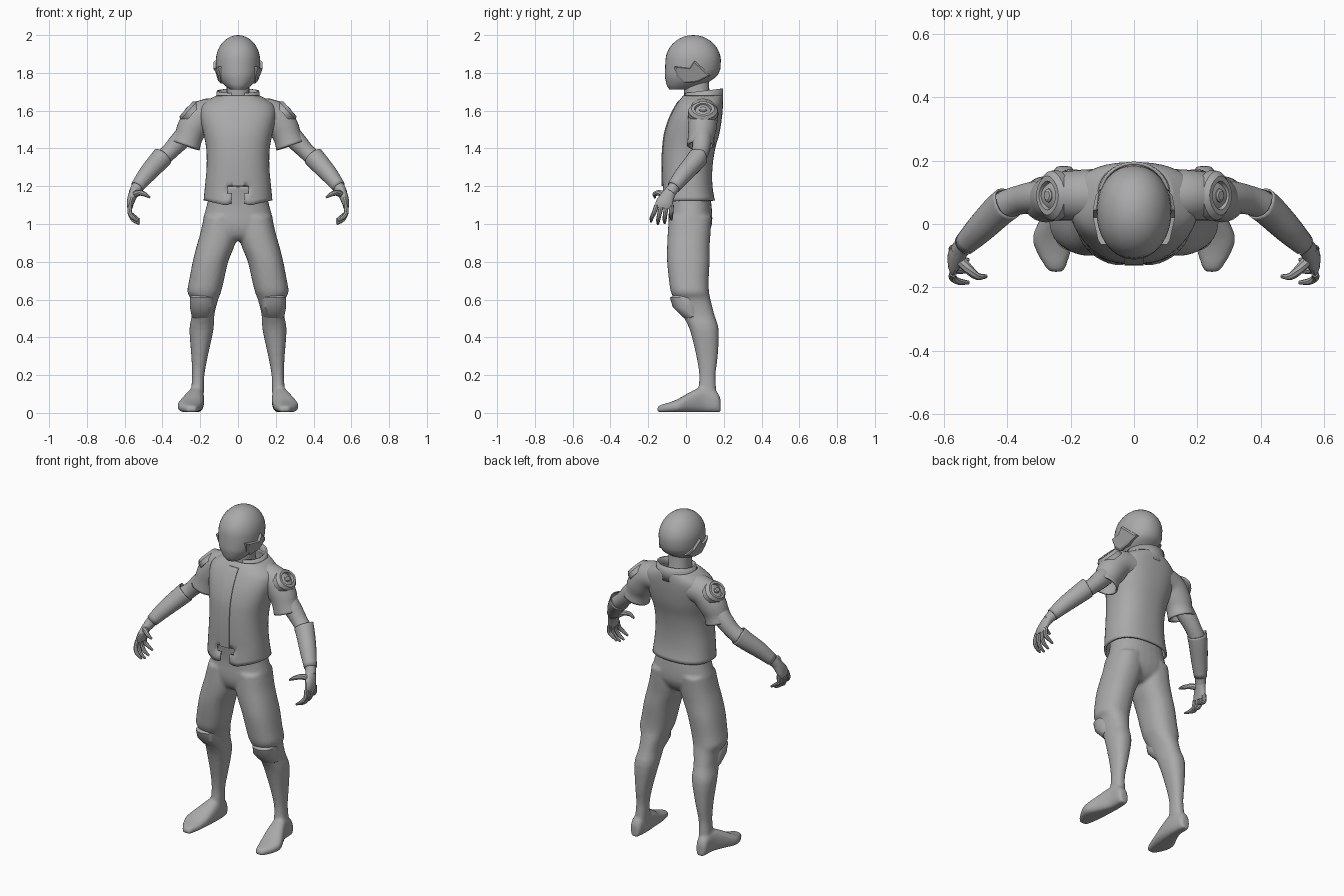
import bpy, bmesh, math
from mathutils import Vector, Matrix

if "Cube" in bpy.data.objects:
    bpy.data.objects.remove(bpy.data.objects["Cube"])

grey = bpy.data.materials.new("plain grey")
grey.diffuse_color = (0.4, 0.4, 0.4, 1)
grey.use_nodes = True
grey.node_tree.nodes["Principled BSDF"].inputs["Base Color"].default_value = grey.diffuse_color


def spline(rows, k=3):
    """Catmull-Rom interpolation between rows of numbers."""
    out = []
    for i in range(len(rows) - 1):
        a, b, c, d = rows[max(i - 1, 0)], rows[i], rows[i + 1], rows[min(i + 2, len(rows) - 1)]
        for j in range(k):
            t = j / k
            out.append(tuple(q + .5 * t * (r - p + t * (2 * p - 5 * q + 4 * r - s + t * (3 * (q - r) + s - p)))
                             for p, q, r, s in zip(a, b, c, d)))
    return out + [tuple(rows[-1])]


def unit(n, p):
    """Points of a rounded-square unit outline."""
    pts = []
    for i in range(n):
        a = 2 * math.pi * i / n
        c, s = math.cos(a), math.sin(a)
        pts.append((math.copysign(abs(c) ** (2 / p), c), math.copysign(abs(s) ** (2 / p), s)))
    return pts


def levels(rows, n=28, p=2.3):
    """Horizontal rings from rows (z, x0, x1, y0, y1)."""
    return [[Vector(((x0 + x1) / 2 + c * (x1 - x0) / 2, (y0 + y1) / 2 + s * (y1 - y0) / 2, z))
             for c, s in unit(n, p)] for z, x0, x1, y0, y1 in rows]


def tube(rows, n=20):
    """Rings along a path from rows (x, y, z, radius, radius towards y)."""
    rings = []
    for i, r in enumerate(rows):
        t = (Vector(rows[min(i + 1, len(rows) - 1)][:3]) - Vector(rows[max(i - 1, 0)][:3])).normalized()
        u = t.cross(Vector((0, 1, 0))).normalized()
        v = t.cross(u)
        rings.append([Vector(r[:3]) + u * c * r[3] + v * s * r[4] for c, s in unit(n, 2)])
    return rings


def flip(rings):
    return [[Vector((-v.x, v.y, v.z)) for v in reversed(r)] for r in rings]


def make(name, stacks, mirror=False, closed=True, shell=0, angle=40, edit=None):
    bm = bmesh.new()
    for rings in stacks:
        vs = [[bm.verts.new(v) for v in r] for r in rings]
        n = len(vs[0])
        for a, b in zip(vs, vs[1:]):
            for i in range(n):
                bm.faces.new((a[i], a[(i + 1) % n], b[(i + 1) % n], b[i]))
        if closed:
            bm.faces.new(vs[0][::-1])
            bm.faces.new(vs[-1])
    bmesh.ops.recalc_face_normals(bm, faces=bm.faces)
    if edit:
        edit(bm)
    me = bpy.data.meshes.new(name)
    bm.to_mesh(me)
    bm.free()
    me.materials.append(grey)
    me.shade_smooth()
    me.set_sharp_from_angle(angle=math.radians(angle))
    ob = bpy.data.objects.new(name, me)
    bpy.context.collection.objects.link(ob)
    if shell:
        m = ob.modifiers.new("shell", 'SOLIDIFY')
        m.thickness, m.offset = shell, -1
    if mirror:
        ob.modifiers.new("mirror", 'MIRROR')
    return ob


def sym(rows):
    return [(z, -w, w, f, b) for z, w, f, b in rows]


# trousers, shins and bare-shaped feet, fused into one skin
hips = levels(spline(sym([(1.2, .145, -.1, .12), (1.1, .165, -.09, .135), (1, .187, -.094, .138),
                          (.94, .14, -.08, .11), (.91, .06, -.05, .07)])))
leg = levels(spline([(1.04, .002, .18, -.09, .136), (.95, .002, .2, -.097, .13), (.88, .02, .22, -.1, .125),
                     (.8, .052, .24, -.1, .125), (.7, .075, .259, -.09, .12), (.64, .09, .268, -.08, .122),
                     (.6, .105, .25, -.06, .13), (.52, .125, .245, -.02, .15), (.44, .13, .257, .02, .173),
                     (.3, .16, .247, .055, .168), (.2, .178, .243, .07, .156), (.12, .18, .248, .065, .16),
                     (.05, .185, .25, .06, .16)]))
foot = [[Vector(((x0 + x1) / 2 + c * (x1 - x0) / 2, y, max(.004, h / 2 + s * h / 2))) for c, s in unit(24, 2.5)]
        for y, x0, x1, h in spline([(.183, .2, .242, .07), (.165, .188, .255, .11), (.1, .18, .262, .14),
                                    (.03, .18, .29, .115), (-.04, .188, .32, .075), (-.09, .2, .307, .055),
                                    (-.135, .215, .28, .042), (-.152, .225, .265, .03)])]
legs = make("trousers_and_feet", [hips, leg, flip(leg), foot, flip(foot)])
m = legs.modifiers.new("fuse", 'REMESH')
m.mode, m.voxel_size, m.use_smooth_shade = 'VOXEL', .009, True
m = legs.modifiers.new("soften", 'SMOOTH')
m.factor, m.iterations = .5, 4

# knee pads
make("knee_pad", [levels([(.625, .145, .245, -.06, .05), (.61, .128, .254, -.085, .06), (.56, .122, .255, -.07, .07),
                          (.51, .135, .245, -.02, .08), (.495, .15, .23, .0, .08)])], mirror=True, angle=30)

# jacket body, open below the front closure
coat = [(1.125, .182, -.122, .153), (1.2, .175, -.125, .14), (1.3, .166, -.127, .14), (1.4, .168, -.123, .155),
        (1.48, .183, -.113, .177), (1.56, .2, -.088, .19), (1.62, .198, -.058, .195), (1.655, .16, -.035, .195),
        (1.68, .115, -.015, .192)]


def cut_hem(bm):
    for v in bm.verts:
        if v.co.z < 1.2 and v.co.y < 0:
            k = (1.2 - v.co.z) / .075 * max(0, 1 - abs(abs(v.co.x) - .07) / .11)
            v.co.z -= .025 * k
            v.co.y -= .012 * k
    gap = [f for f in bm.faces if f.calc_center_median().z < 1.2 and f.calc_center_median().y < 0
           and abs(f.calc_center_median().x) < .045]
    bmesh.ops.delete(bm, geom=gap, context='FACES')


make("jacket_body", [levels(spline(sym(coat)), 48, 2.4)], closed=False, shell=.012, edit=cut_hem)

# front closure strip
strip = [[Vector((x, f + d, z)) for x, d in ((-.03, -.004), (.03, -.004), (.03, .012), (-.03, .012))]
         for z, w, f, b in spline(coat) if 1.19 < z < 1.66]
make("front_closure", [strip])

# standing collar, high at the back and split at the front
collar = []
for t, w in ((0, .125), (.5, .116), (1, .112)):
    collar.append([Vector((w * c, .09 + (.107 if s > 0 else .1) * s, 1.63 + t * (.075 + .012 * s))) for c, s in unit(40, 2)])


def split_collar(bm):
    gap = [f for f in bm.faces if abs(f.calc_center_median().x) < .03 and f.calc_center_median().y < 0]
    bmesh.ops.delete(bm, geom=gap, context='FACES')


make("collar", [collar], closed=False, shell=.01, edit=split_collar)

# short sleeves
make("sleeve", [tube(spline([(.1, .09, 1.585, .08, .085), (.185, .09, 1.575, .083, .08), (.24, .086, 1.51, .081, .076),
                             (.262, .08, 1.46, .074, .07), (.278, .078, 1.415, .079, .073)]), 24)],
     mirror=True, closed=False, shell=.01)

# round shoulder plates with a recessed centre knob
turn = Matrix.Translation((.268, .09, 1.605)) @ Vector((.74, 0, .67)).to_track_quat('Z', 'Y').to_matrix().to_4x4()
make("shoulder_plate", [[[turn @ Vector((c * r, s * r * .85, h)) for c, s in unit(20, 1.8)]
                         for r, h in ((.08, -.035), (.078, -.008), (.062, .008), (.046, .008), (.04, -.01),
                                      (.024, -.01), (.021, .006), (.015, .01))]], mirror=True, angle=30)

# arms
make("arm", [tube(spline([(.22, .088, 1.54, .05, .05), (.3, .085, 1.45, .052, .052), (.365, .075, 1.38, .044, .046),
                          (.42, .05, 1.33, .046, .046), (.48, -.01, 1.265, .042, .042), (.53, -.06, 1.2, .032, .032),
                          (.552, -.085, 1.165, .027, .03)]))], mirror=True)


# forearm guards flaring to a point behind the elbow
def elbow_point(bm):
    tip = Vector((.435, .105, 1.4))
    for v in bm.verts:
        k = max(0, 1 - (v.co - tip).length / .07)
        v.co += (tip - v.co) * k * .7


make("forearm_guard", [tube(spline([(.4, .065, 1.355, .056, .054), (.43, .04, 1.322, .053, .052),
                                    (.485, -.015, 1.26, .046, .046), (.535, -.065, 1.195, .035, .036)]))],
     mirror=True, closed=False, shell=.006, edit=elbow_point)

# hands: palm, four curled fingers and a thumb
hand = [tube(spline([(.54, -.07, 1.19, .026, .028), (.558, -.095, 1.15, .024, .036), (.57, -.115, 1.11, .019, .046),
                     (.572, -.12, 1.085, .014, .044)]), 14)]
for i in range(4):
    y, dz = -.155 + .026 * i, (.012, 0, .004, .022)[i]
    hand.append(tube(spline([(.571, y, 1.1, .012, .013), (.573, y - .014 + .004 * i, 1.06, .012, .012),
                             (.555, y - .026 + .008 * i, 1.022 + dz, .011, .011),
                             (.522, y - .03 + .01 * i, 1.0 + dz, .006, .006)]), 8))
hand.append(tube(spline([(.56, -.1, 1.15, .018, .018), (.525, -.14, 1.165, .016, .016), (.495, -.165, 1.158, .012, .012),
                         (.466, -.165, 1.14, .006, .006)]), 8))
make("hand", hand, mirror=True)

# neck
make("neck", [levels(sym([(1.6, .075, -.0, .15), (1.68, .06, -.01, .125), (1.78, .06, -.01, .12)]))])

# helmet with a tapering face mask
dome = []
for i in range(10):
    a = math.radians(89 - i * 9.5)
    dome.append((1.86 + .14 * math.sin(a), .118 * math.cos(a), .038 - .147 * math.cos(a), .038 + .147 * math.cos(a)))
jaw = [(1.82, .116, -.111, .182), (1.785, .108, -.112, .165), (1.755, .09, -.107, .125), (1.73, .066, -.1, .08),
       (1.712, .042, -.088, .03)]
make("helmet", [levels(sym(dome) + spline(sym(jaw)), 36, 2.1)])

# cheek guards on both sides of the helmet
outline = ((-.065, 1.835), (-.05, 1.78), (-.01, 1.745), (.06, 1.752), (.13, 1.785), (.1, 1.815), (.045, 1.865), (.02, 1.825))
make("cheek_guard", [[[Vector((x - .35 * max(0, 1.82 - z) - .25 * max(0, -y) - .35 * max(0, y - .08), .03 + (y - .03) * k, 1.8 + (z - 1.8) * k))
                       for y, z in outline] for x, k in ((.08, 1), (.12, 1), (.13, .85))]], mirror=True, angle=25)
